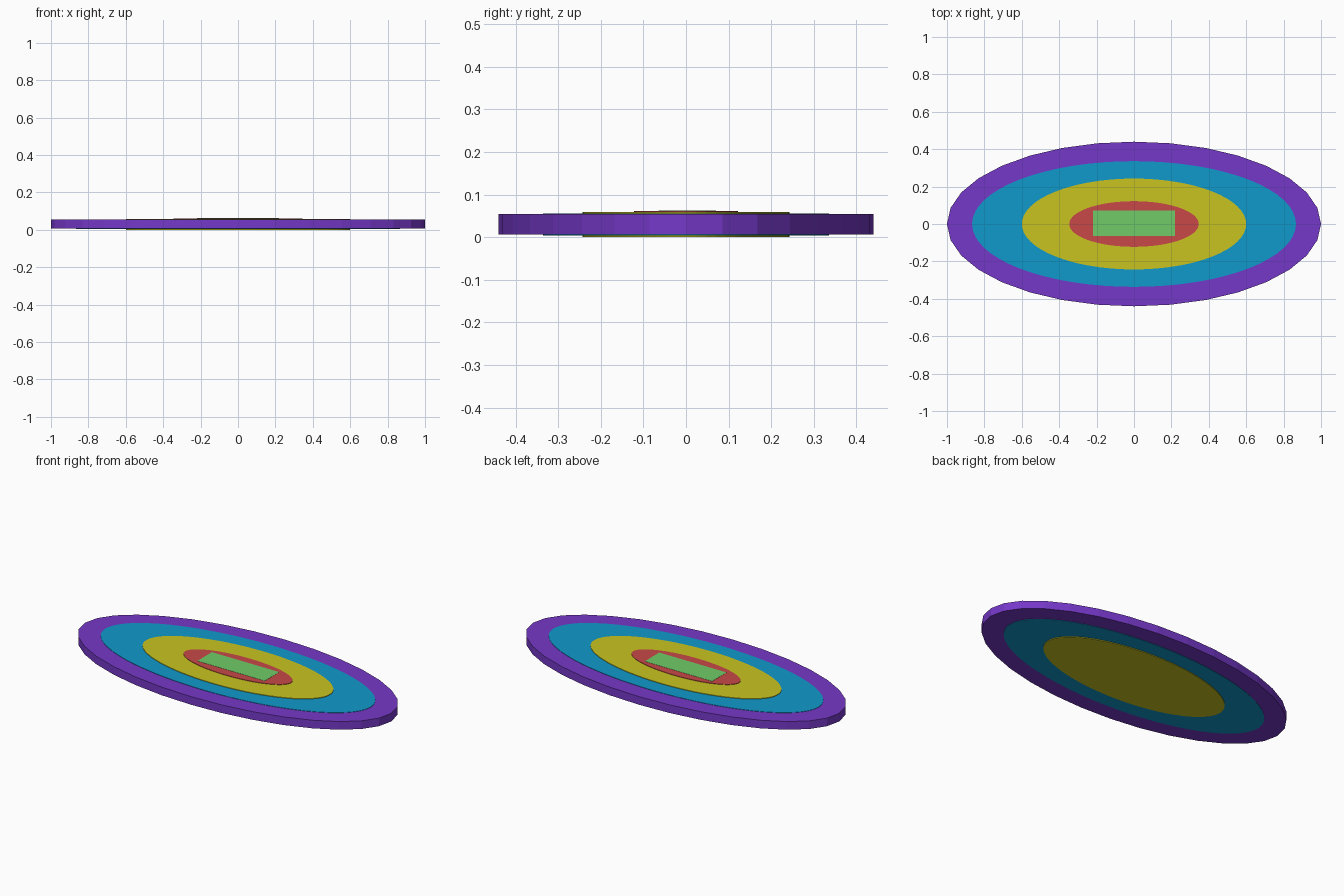
import bpy, bmesh

if "Cube" in bpy.data.objects:
    bpy.data.objects.remove(bpy.data.objects["Cube"])


def material(name, rgb):
    m = bpy.data.materials.new(name)
    m.diffuse_color = (*rgb, 1)
    m.use_nodes = True
    m.node_tree.nodes["Principled BSDF"].inputs["Base Color"].default_value = m.diffuse_color
    return m


def finish(bm, name, rgb):
    me = bpy.data.meshes.new(name)
    bm.to_mesh(me)
    bm.free()
    me.materials.append(material(name + "_colour", rgb))
    ob = bpy.data.objects.new(name, me)
    bpy.context.collection.objects.link(ob)
    return ob


def oval(name, rx, ry, z0, z1, sides, rgb):
    bm = bmesh.new()
    bmesh.ops.create_cone(bm, cap_ends=True, segments=sides,
                          radius1=1, radius2=1, depth=1)
    bmesh.ops.scale(bm, vec=(rx, ry, z1 - z0), verts=bm.verts)
    bmesh.ops.translate(bm, vec=(0, 0, (z0 + z1) / 2), verts=bm.verts)
    return finish(bm, name, rgb)


# Faceted base and the nested oval layers (the inner ones show on both faces)
oval("base_plate", 1.0, 0.44, 0.006, 0.054, 32, (0.18, 0.04, 0.58))
oval("outer_ring", 0.866, 0.336, 0.004, 0.056, 64, (0.005, 0.32, 0.6))
oval("middle_ring", 0.6, 0.243, 0.0, 0.059, 64, (0.58, 0.55, 0.015))
oval("centre_oval", 0.346, 0.122, 0.05, 0.0615, 64, (0.58, 0.065, 0.065))

# Rectangular inlay on top
bm = bmesh.new()
bmesh.ops.create_cube(bm, size=1)
bmesh.ops.scale(bm, vec=(0.44, 0.136, 0.01), verts=bm.verts)
bmesh.ops.translate(bm, vec=(0, 0.003, 0.0575), verts=bm.verts)
finish(bm, "centre_panel", (0.16, 0.6, 0.14))
